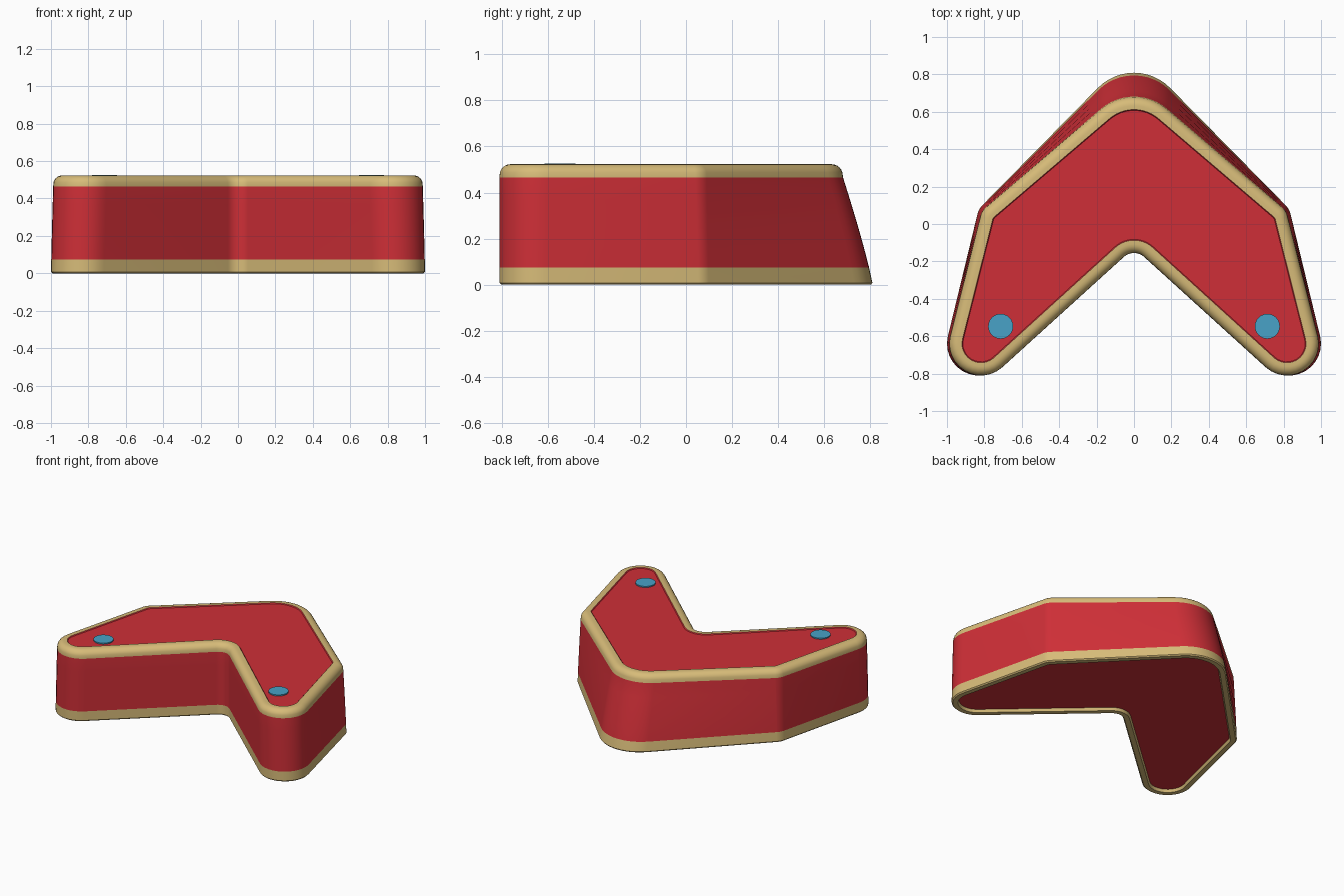
import bpy, bmesh, math
from mathutils import Vector

if "Cube" in bpy.data.objects:
    bpy.data.objects.remove(bpy.data.objects["Cube"])


def material(name, rgb):
    m = bpy.data.materials.new(name)
    m.diffuse_color = (*rgb, 1)
    m.use_nodes = True
    m.node_tree.nodes["Principled BSDF"].inputs["Base Color"].default_value = m.diffuse_color
    return m


RED = material("red", (0.62, 0.028, 0.038))
GOLD = material("gold", (0.68, 0.50, 0.19))
BLUE = material("blue", (0.065, 0.36, 0.57))

# Right half of the outline as corner circles (x, y, radius): apex, shoulder, tip, notch.
# A negative radius is a concave corner.
BOTTOM = [(0, 0.54, 0.27), (0.74, 0.03, 0.10), (0.83, -0.64, 0.17), (0, -0.235, -0.08)]
TOP = [(0, 0.41, 0.27), (0.725, 0.015, 0.10), (0.818, -0.64, 0.17), (0, -0.235, -0.08)]
STEPS = 12


def outline(t, inset):
    """Clockwise points of the chevron, blended bottom to top by t and offset inwards."""
    half = [tuple(a + (b - a) * t for a, b in zip(p, q)) for p, q in zip(BOTTOM, TOP)]
    full = half + [(-x, y, r) for x, y, r in (half[2], half[1])]
    nodes = [(Vector((x, y)), r - inset) for x, y, r in full]
    n = len(nodes)
    angles = []                      # direction of the outward normal on each straight side
    for i in range(n):
        (c1, r1), (c2, r2) = nodes[i], nodes[(i + 1) % n]
        d = c2 - c1
        s = (r1 - r2) / d.length
        u = d.normalized()
        v = u * s + Vector((-u.y, u.x)) * math.sqrt(1 - s * s)
        angles.append(math.atan2(v.y, v.x))
    points = []
    for i, (c, r) in enumerate(nodes):
        a0 = angles[i - 1]
        turn = (angles[i] - a0 + math.pi) % (2 * math.pi) - math.pi
        for k in range(STEPS + 1):
            a = a0 + turn * k / STEPS
            points.append(c + Vector((math.cos(a), math.sin(a))) * r)
    return points


def smooth(obj):
    bpy.ops.object.select_all(action='DESELECT')
    obj.select_set(True)
    bpy.context.view_layer.objects.active = obj
    bpy.ops.object.shade_smooth_by_angle(angle=math.radians(35))


def lean(z):
    return min(1, z / 0.47) ** 1.15


# Section levels: (z, inset, material of the strip that starts here)
levels = [(0.02, 0.05, 1), (0.0, 0.042, 1), (0.0, 0.008, 1), (0.008, 0.0, 1), (0.075, 0, 0),
          (0.17, 0, 0), (0.27, 0, 0), (0.37, 0, 0), (0.465, 0, 1)]
for k in range(1, 7):                # rounded top rim
    a = math.pi / 2 * k / 6
    levels.append((0.475 + 0.048 * math.sin(a), 0.048 * (1 - math.cos(a)), 1))
levels += [(0.523, 0.068, 0), (0.517, 0.073, 0)]

# Chevron body
bm = bmesh.new()
rings = [[bm.verts.new((p.x, p.y, z)) for p in outline(lean(z), d)] for z, d, m in levels]
for (lo, hi), level in zip(zip(rings, rings[1:]), levels):
    for i in range(len(lo)):
        j = (i + 1) % len(lo)
        bm.faces.new((lo[i], hi[i], hi[j], lo[j])).material_index = level[2]
bm.faces.new(rings[0])
bm.faces.new(rings[-1])
bmesh.ops.recalc_face_normals(bm, faces=bm.faces)
mesh = bpy.data.meshes.new("chevron_body")
bm.to_mesh(mesh)
bm.free()
body = bpy.data.objects.new("chevron_body", mesh)
bpy.context.collection.objects.link(body)
mesh.materials.append(RED)
mesh.materials.append(GOLD)
smooth(body)

# Blue dots on the two tips
for side, x in (("left", -0.713), ("right", 0.713)):
    bpy.ops.mesh.primitive_cylinder_add(vertices=24, radius=0.067, depth=0.009,
                                        location=(x, -0.547, 0.521))
    dot = bpy.context.object
    dot.name = side + "_dot"
    dot.data.materials.append(BLUE)
    smooth(dot)
